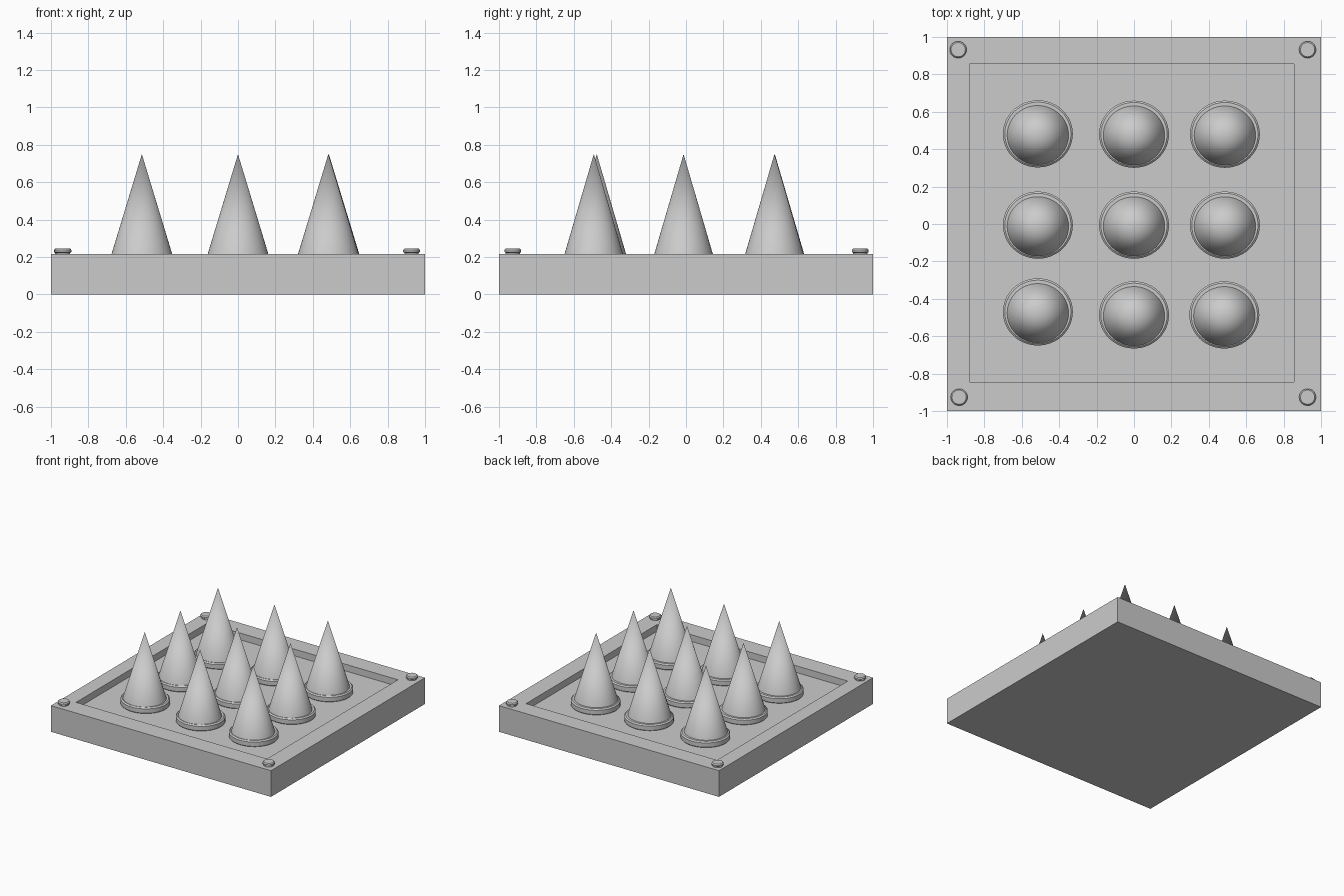
import bpy, bmesh, math

if "Cube" in bpy.data.objects:
    bpy.data.objects.remove(bpy.data.objects["Cube"])

FLOOR, TOP = 0.16, 0.215


def box(name, lo, hi):
    bm = bmesh.new()
    bmesh.ops.create_cube(bm, size=1)
    for v in bm.verts:
        v.co = [(a + b) / 2 + c * (b - a) for a, b, c in zip(lo, hi, v.co)]
    me = bpy.data.meshes.new(name)
    bm.to_mesh(me)
    bm.free()
    ob = bpy.data.objects.new(name, me)
    bpy.context.collection.objects.link(ob)
    return ob


def lathe(name, profile, x, y, squash=1.0, n=48):
    """Turn a profile that starts and ends on the axis."""
    bm = bmesh.new()
    vs = [bm.verts.new((r, 0, z)) for r, z in profile]
    es = [bm.edges.new(p) for p in zip(vs, vs[1:])]
    bmesh.ops.spin(bm, geom=vs + es, cent=(0, 0, 0), axis=(0, 0, 1),
                   angle=2 * math.pi, steps=n)
    bmesh.ops.remove_doubles(bm, verts=bm.verts, dist=1e-5)
    bmesh.ops.recalc_face_normals(bm, faces=bm.faces)
    me = bpy.data.meshes.new(name)
    bm.to_mesh(me)
    bm.free()
    ob = bpy.data.objects.new(name, me)
    bpy.context.collection.objects.link(ob)
    ob.location = (x, y, 0)
    ob.scale = (1, squash, 1)
    bpy.ops.object.select_all(action='DESELECT')
    ob.select_set(True)
    bpy.context.view_layer.objects.active = ob
    bpy.ops.object.shade_smooth_by_angle(angle=math.radians(30))
    return ob


# square slab with a slightly off-centre recess
base = box("base_plate", (-1, -1, 0), (1, 1, TOP))
cutter = box("recess_cutter", (-0.88, -0.845, FLOOR), (0.855, 0.855, 0.4))
cutter.hide_render = True
cutter.hide_set(True)
mod = base.modifiers.new("recess", 'BOOLEAN')
mod.object = cutter
mod.operation = 'DIFFERENCE'
mod.solver = 'EXACT'

# nine spikes, each on a chamfered collar
collar = [(0, FLOOR), (0.183, FLOOR), (0.187, FLOOR + 0.005), (0.187, 0.2),
          (0.177, 0.209), (0, 0.209)]
spike = [(0, 0.2), (0.167, 0.2), (0, 0.75)]
spots = [(-0.514, 0.482), (0, 0.48), (0.486, 0.48),
         (-0.514, -0.006), (0, -0.006), (0.486, -0.006),
         (-0.514, -0.47), (0, -0.486), (0.483, -0.486)]
for i, (x, y) in enumerate(spots):
    lathe(f"collar_{i}", collar, x, y, 0.96)
    lathe(f"spike_{i}", spike, x, y - 0.007, 0.965)

# corner studs with a wider rounded cap
stud = [(0, 0.21), (0.038, 0.21), (0.038, 0.222), (0.045, 0.227),
        (0.045, 0.237), (0.038, 0.245), (0, 0.245)]
for i, (x, y) in enumerate([(-0.94, 0.932), (0.928, 0.932),
                            (-0.935, -0.926), (0.928, -0.926)]):
    lathe(f"corner_stud_{i}", stud, x, y, n=32)
